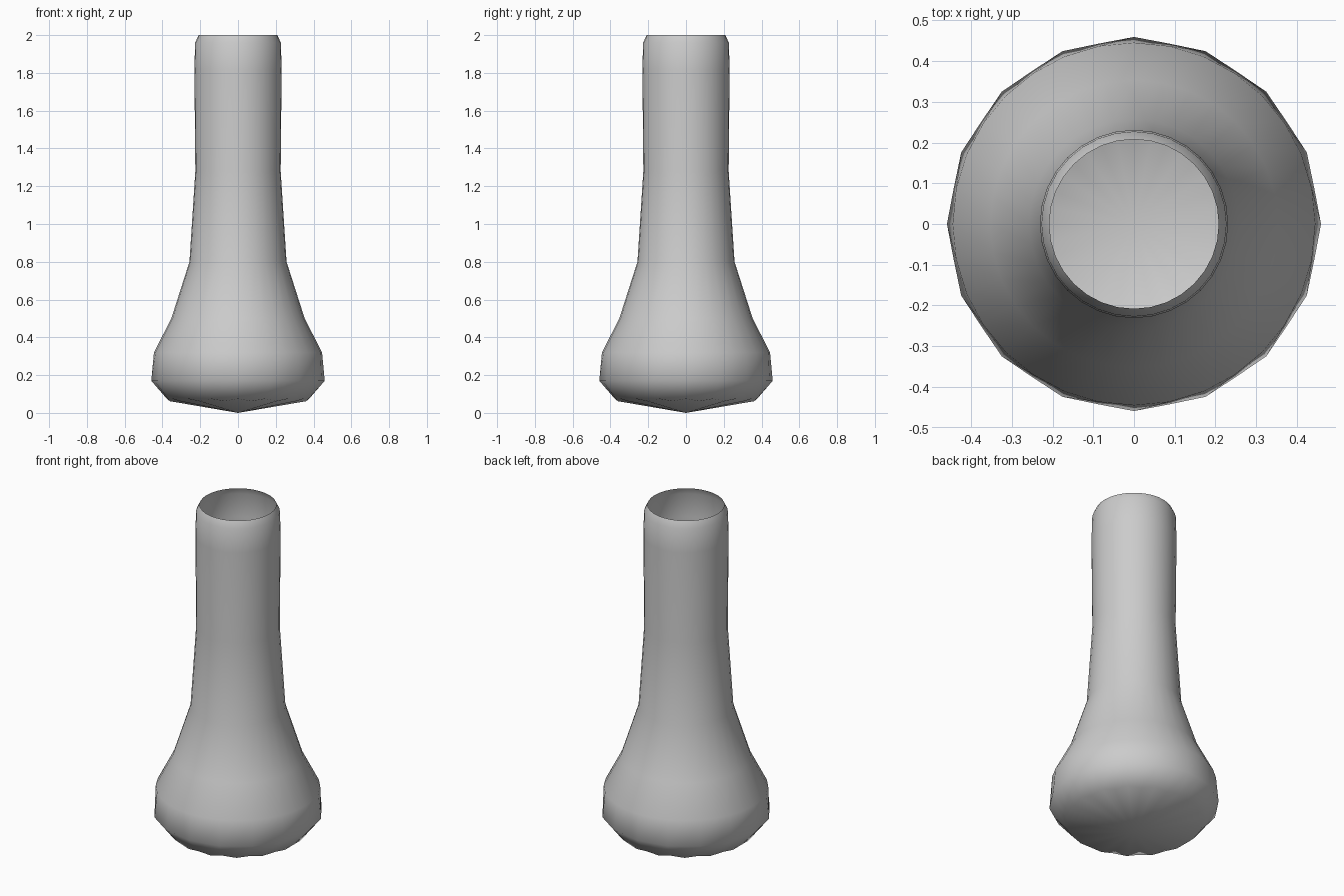
import bpy, bmesh
from math import cos, sin, pi

if "Cube" in bpy.data.objects:
    bpy.data.objects.remove(bpy.data.objects["Cube"])

SIDES = 32

# Profile rings: (radius, z, radius on odd spokes, z on odd spokes)
def ring(r, z, r2=None, z2=None):
    return (r, z, r if r2 is None else r2, z if z2 is None else z2)

profile = [
    ring(0.377, 0.075, 0.368, 0.062),
    ring(0.459, 0.17, 0.451, 0.17),
    ring(0.445, 0.32),
    ring(0.353, 0.50),
    ring(0.257, 0.80),
    ring(0.226, 1.28),
    ring(0.231, 1.82),
    ring(0.227, 1.96),
    ring(0.208, 2.0),
]

# Open-topped flask shell turned about z
bm = bmesh.new()
rings = []
for r, z, r2, z2 in profile:
    verts = []
    for i in range(SIDES):
        a = 2 * pi * i / SIDES
        rad, h = (r2, z2) if i % 2 else (r, z)
        verts.append(bm.verts.new((rad * cos(a), rad * sin(a), h)))
    rings.append(verts)
for lo, hi in zip(rings, rings[1:]):
    for i in range(SIDES):
        j = (i + 1) % SIDES
        bm.faces.new((lo[i], lo[j], hi[j], hi[i]))

# Shallow cone base
tip = bm.verts.new((0, 0, 0))
for i in range(SIDES):
    bm.faces.new((tip, rings[0][(i + 1) % SIDES], rings[0][i]))

for f in bm.faces:
    f.smooth = True
mesh = bpy.data.meshes.new("flask_body")
bm.to_mesh(mesh)
bm.free()
obj = bpy.data.objects.new("flask_body", mesh)
bpy.context.collection.objects.link(obj)
